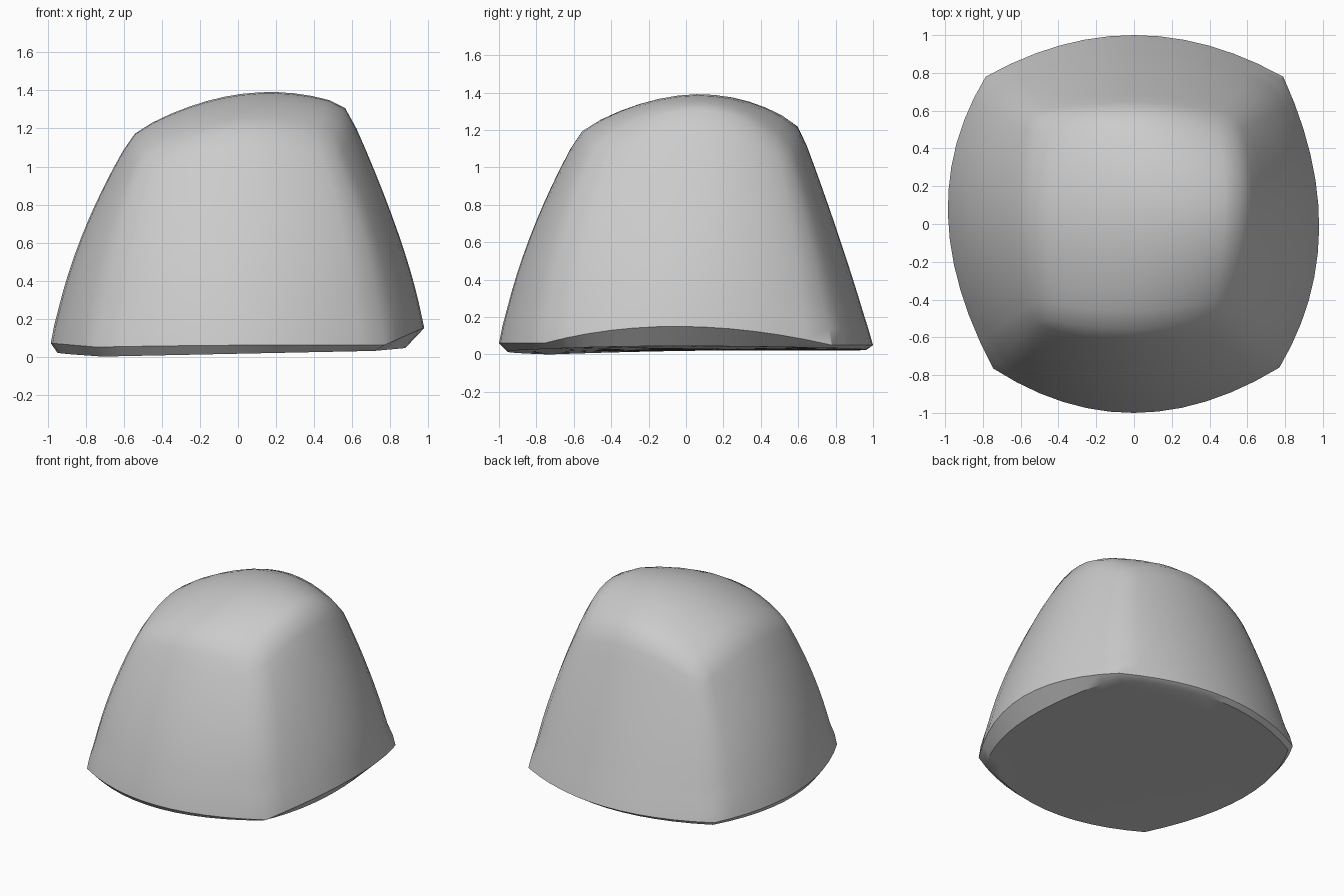
import bpy, bmesh, math
from mathutils import Vector

if "Cube" in bpy.data.objects:
    bpy.data.objects.remove(bpy.data.objects["Cube"])

# Rings of 8 anchors, counter-clockwise:
# front-left, front, front-right, right, back-right, back, back-left, left
UNDER = [(-.71, -.73, 0), (0, -.955, .015), (.72, -.73, .03), (.88, -.1, .045),
         (.76, .76, .035), (0, .965, .025), (-.76, .76, .02), (-.95, .05, .02)]
FOOT = [(-.745, -.765, .05), (0, -1, .06), (.77, -.76, .06), (.98, -.03, .15),
        (.79, .78, .05), (0, 1, .05), (-.785, .78, .05), (-.985, .05, .07)]
WAIST = [(-.65, -.66, .56), (0, -.84, .62), (.68, -.66, .6), (.845, .05, .65),
         (.68, .68, .56), (0, .83, .6), (-.68, .68, .54), (-.83, .05, .62)]
SHOULDER = [(-.5, -.5, 1.05), (0, -.565, 1.2), (.49, -.49, 1.12), (.57, .08, 1.325),
            (.52, .55, 1.08), (0, .605, 1.23), (-.52, .57, 1.03), (-.55, .05, 1.18)]
CROWN = (.02, .05, 1.385)
SOLE = (0, 0, .025)


def quad(a, b, c, t):
    """Parabola through three points at t = 0, .5, 1."""
    return a * (2 * t - 1) * (t - 1) + b * 4 * t * (1 - t) + c * t * (2 * t - 1)


def patch(bm, rows, nu, nv):
    """Grid surface bending smoothly through two or three rows of three points."""
    rows = [[Vector(p) for p in r] for r in rows]
    grid = []
    for j in range(nv + 1):
        line = []
        for i in range(nu + 1):
            p = [quad(*r, i / nu) for r in rows]
            t = j / nv
            co = quad(*p, t) if len(p) == 3 else p[0].lerp(p[1], t)
            line.append(bm.verts.new(co))
        grid.append(line)
    for j in range(nv):
        for i in range(nu):
            bm.faces.new((grid[j][i], grid[j][i + 1], grid[j + 1][i + 1], grid[j + 1][i]))


def side(ring, k):
    return [ring[(2 * k + i) % 8] for i in range(3)]


def cap(ring, mid):
    return [ring[0:3], [ring[7], mid, ring[3]], [ring[6], ring[5], ring[4]]]


bm = bmesh.new()
N = 12
# Four bulging sides with a narrow undercut below each
for k in range(4):
    patch(bm, [side(FOOT, k), side(WAIST, k), side(SHOULDER, k)], N, N)
    patch(bm, [side(UNDER, k), side(FOOT, k)], N, 1)
# Domed crown and flat sole
patch(bm, cap(SHOULDER, CROWN), N, N)
patch(bm, cap(UNDER, SOLE), N, N)
bmesh.ops.remove_doubles(bm, verts=bm.verts, dist=.0005)
bmesh.ops.recalc_face_normals(bm, faces=bm.faces)

# Soften the shoulder and upright corners, leaving the foot crisp
for _ in range(2):
    bmesh.ops.smooth_vert(bm, verts=[v for v in bm.verts if v.co.z > .2], factor=.35,
                          use_axis_x=True, use_axis_y=True, use_axis_z=True)

mesh = bpy.data.meshes.new("boulder")
bm.to_mesh(mesh)
bm.free()
rock = bpy.data.objects.new("boulder", mesh)
bpy.context.collection.objects.link(rock)
bpy.context.view_layer.objects.active = rock
rock.select_set(True)
bpy.ops.object.shade_smooth_by_angle(angle=math.radians(35))
